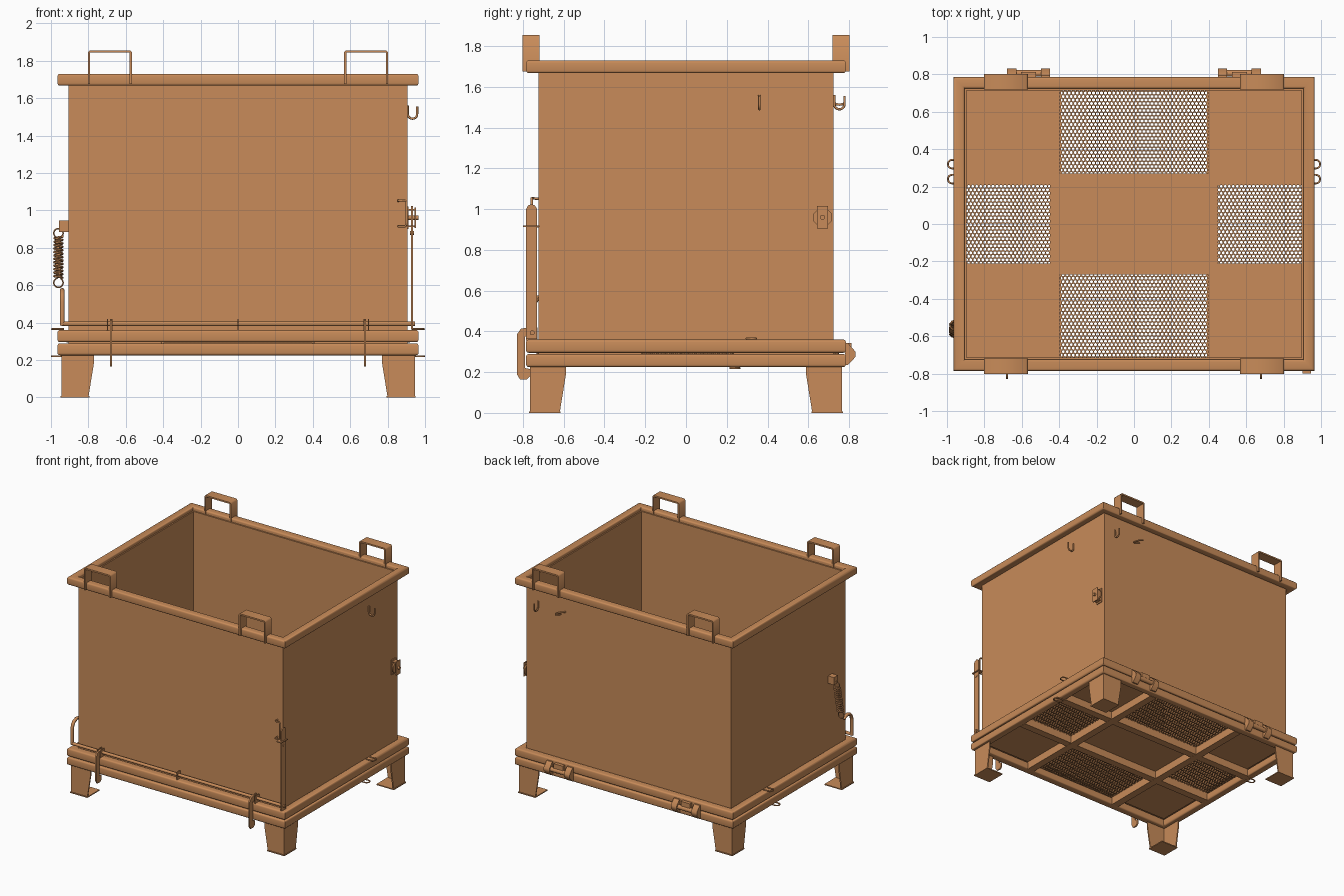
import bpy, bmesh, math
from mathutils import Vector, Matrix

if "Cube" in bpy.data.objects:
    bpy.data.objects.remove(bpy.data.objects["Cube"])

paint = bpy.data.materials.new("orange_paint")
paint.diffuse_color = (0.58, 0.26, 0.10, 1)
paint.use_nodes = True
paint.node_tree.nodes["Principled BSDF"].inputs["Base Color"].default_value = paint.diffuse_color


def finish(name, bm):
    bmesh.ops.recalc_face_normals(bm, faces=bm.faces)
    me = bpy.data.meshes.new(name)
    bm.to_mesh(me)
    bm.free()
    me.materials.append(paint)
    ob = bpy.data.objects.new(name, me)
    bpy.context.collection.objects.link(ob)
    return ob


def box(name, x, y, z):
    bm = bmesh.new()
    bmesh.ops.create_cube(bm, size=1)
    for v in bm.verts:
        v.co = [(a + b) / 2 + c * abs(b - a) for (a, b), c in zip((x, y, z), v.co)]
    return finish(name, bm)


def prism(name, pts, a, b, axis):
    """Extrude a 2D outline (yz for axis x, xz for axis y) from a to b."""
    put = (lambda p, t: (t, p[0], p[1])) if axis == "x" else (lambda p, t: (p[0], t, p[1]))
    bm = bmesh.new()
    lo = [bm.verts.new(put(p, a)) for p in pts]
    hi = [bm.verts.new(put(p, b)) for p in pts]
    bm.faces.new(lo)
    bm.faces.new(hi)
    for i in range(len(pts)):
        j = (i + 1) % len(pts)
        bm.faces.new((lo[i], lo[j], hi[j], hi[i]))
    return finish(name, bm)


def disc(cy, cz, r, n=16):
    return [(cy + r * math.cos(2 * math.pi * (i + .5) / n),
             cz + r * math.sin(2 * math.pi * (i + .5) / n)) for i in range(n)]


def wire(name, pts, r, sides=8):
    """Round bar swept along a path."""
    pts = [Vector(p) for p in pts]
    bm, rings, ref = bmesh.new(), [], None
    for i, p in enumerate(pts):
        t = (pts[min(i + 1, len(pts) - 1)] - pts[max(i - 1, 0)]).normalized()
        if ref is None:
            ref = t.orthogonal()
        ref = (ref - t * ref.dot(t)).normalized()
        side = t.cross(ref)
        rings.append([bm.verts.new(p + r * (ref * math.cos(2 * math.pi * k / sides)
                      + side * math.sin(2 * math.pi * k / sides))) for k in range(sides)])
    for a, b in zip(rings, rings[1:]):
        for k in range(sides):
            m = (k + 1) % sides
            bm.faces.new((a[k], a[m], b[m], b[k]))
    bm.faces.new(rings[0])
    bm.faces.new(rings[-1])
    return finish(name, bm)


def rail_frame(name, hx, hy, z0, z1, w=.06, r=.013):
    """Mitred rectangular frame of rounded square tube."""
    sec = []
    for cx, cz, a0 in ((w - r, z1 - r, 0), (r, z1 - r, 90), (r, z0 + r, 180), (w - r, z0 + r, 270)):
        for k in range(4):
            a = math.radians(a0 + 30 * k)
            sec.append((cx + r * math.cos(a) - w, cz + r * math.sin(a)))
    bm = bmesh.new()
    rings = [[bm.verts.new((sx * (hx + d), sy * (hy + d), z)) for d, z in sec]
             for sx, sy in ((1, 1), (-1, 1), (-1, -1), (1, -1))]
    for i in range(4):
        a, b = rings[i], rings[(i + 1) % 4]
        for k in range(len(sec)):
            m = (k + 1) % len(sec)
            bm.faces.new((a[k], a[m], b[m], b[k]))
    return finish(name, bm)


def perforated(name, x, y, p=.0216):
    """Sheet of hexagonal cells, each with a hexagonal hole."""
    bm = bmesh.new()
    R, dy = p / math.sqrt(3), p * math.sqrt(3) / 2
    for j in range(int((y[1] - y[0]) / dy) + 2):
        for i in range(int((x[1] - x[0]) / p) + 2):
            c = Vector((x[0] + (i + .5 * (j % 2) - .25) * p, y[0] + j * dy, .292))
            ring = [[bm.verts.new(c + Vector((math.sin(k * math.pi / 3), math.cos(k * math.pi / 3), 0)) * s)
                     for k in range(6)] for s in (R, R * .68)]
            for k in range(6):
                m = (k + 1) % 6
                bm.faces.new((ring[0][k], ring[0][m], ring[1][m], ring[1][k]))
    bmesh.ops.remove_doubles(bm, verts=bm.verts, dist=.0005)
    ob = finish(name, bm)
    mod = ob.modifiers.new("thickness", "SOLIDIFY")
    mod.thickness, mod.offset = .004, 0
    return ob


# container walls, top rim and the two base frames
for s in (-1, 1):
    box("side_wall", (s * .895, s * .905), (-.725, .725), (.30, 1.70))
    box("end_wall", (-.905, .905), (s * .715, s * .725), (.30, 1.70))
rail_frame("top_rim", .965, .785, 1.667, 1.73)
rail_frame("upper_base_frame", .965, .785, .295, .36)
rail_frame("lower_base_frame", .965, .785, .225, .289)

# floor: solid plates, perforated panels, cross beams below
box("floor_centre", (-.395, .395), (-.27, .27), (.288, .30))
for s in (-1, 1):
    box("floor_strip", (s * .395, s * .45), (-.725, .725), (.288, .30))
    for t in (-1, 1):
        box("floor_corner", (s * .45, s * .905), (t * .21, t * .725), (.288, .30))
    box("long_beam", (s * .42 - .03, s * .42 + .03), (-.73, .73), (.225, .287))
    for a, b in ((-.91, -.45), (-.39, .39), (.45, .91)):
        box("cross_beam", (a, b), (s * .24 - .03, s * .24 + .03), (.226, .287))
perforated("perforated_back", (-.395, .395), (.27, .72))
perforated("perforated_front", (-.395, .395), (-.72, -.27))
perforated("perforated_left", (-.90, -.45), (-.21, .21))
perforated("perforated_right", (.45, .90), (-.21, .21))

# corner legs, lifting handles and side eyes
for sx in (-1, 1):
    for sy in (-1, 1):
        px = [(.945, 0), (.945, .228), (.77, .228), (.77, .185), (.80, 0)]
        py = [(.765, 0), (.765, .228), (.59, .228), (.59, .185), (.62, 0)]
        prism("leg_front_plate", [(sx * a, z) for a, z in px], sy * .755, sy * .765, "y")
        prism("leg_side_plate", [(sy * a, z) for a, z in py], sx * .935, sx * .945, "x")
        box("leg_foot", (sx * .795, sx * .95), (sy * .615, sy * .77), (0, .008))
        u = [(.803, 1.675), (.803, 1.845), (.793, 1.855), (.577, 1.855), (.567, 1.845), (.567, 1.675),
             (.579, 1.675), (.579, 1.843), (.791, 1.843), (.791, 1.675)]
        prism("lifting_handle", [(sx * a, z) for a, z in u], sy * .72, sy * .803, "y")
    for yc, z in ((.32, .365), (.24, .22)):
        arc = [(.972 + .023 * math.sin(a), yc + .023 * math.cos(a), z)
               for a in [math.pi * k / 12 for k in range(13)]]
        path = [(.93, yc + .023, z)] + arc + [(.93, yc - .023, z)]
        wire("side_eye", [(sx * a, b, c) for a, b, c in path], .005)

# rear hinges
for s in (-1, 1):
    c = s * .563
    pent = [(.78, .235), (.795, .235), (.832, .275), (.832, .30), (.795, .342), (.78, .342)]
    for t in (-1, 1):
        prism("hinge_lug", pent, c + t * .065, c + t * .115, "x")
    prism("hinge_pin", disc(.805, .289, .018), c - .075, c + .075, "x")
    box("hinge_leaf", (c - .04, c + .04), (.78, .812), (.30, .342))

# front locking rod with claws and supports
prism("locking_rod", disc(-.755, .393, .012), -.945, .945, "x")
box("rod_support", (-.004, .004), (-.775, -.735), (.355, .42))
claw = [(-.74, .375), (-.74, .41), (-.77, .42), (-.81, .413), (-.83, .385), (-.83, .19), (-.815, .165),
        (-.78, .165), (-.765, .18), (-.765, .215), (-.79, .22), (-.79, .375)]
for s in (-1, 1):
    prism("locking_claw", claw, s * .679 - .006, s * .679 + .006, "x")
    for t in (-.012, .012):
        box("claw_support", (s * .685 + t - .003, s * .685 + t + .003), (-.785, -.73), (.355, .418))

# right lever and its keeper
lever = [(-.785, .362), (-.785, 1.0), (-.775, 1.018), (-.758, 1.024), (-.741, 1.018), (-.731, 1.0), (-.731, .362)]
prism("lever_bar", lever, .926, .936, "x")
prism("lever_pin", disc(-.758, .88, .011), .92, .94, "x")
wire("lever_keeper", [(.858, -.722, 1.05), (.858, -.75, 1.053), (.868, -.757, 1.053), (.893, -.757, 1.053),
                      (.901, -.757, 1.045), (.901, -.757, .925), (.893, -.757, .915), (.858, -.757, .915),
                      (.858, -.722, .915)], .006)
box("keeper_plate", (.90, .945), (-.80, -.72), (.912, .92))

# left crank arm, spring and spring block
wire("crank_arm", [(-.94, -.755, .385), (-.94, -.755, .51), (-.94, -.748, .54), (-.94, -.73, .562),
                   (-.94, -.70, .572), (-.94, -.67, .566), (-.94, -.655, .55)], .013)
box("spring_block", (-.957, -.90), (-.555, -.505), (.885, .945))
top, bot = Vector((-.96, -.54, .86)), Vector((-.96, -.583, .64))
wire("spring_coil", [top.lerp(bot, k / 144) + Vector((.022 * math.cos(k * math.pi / 6),
     .022 * math.sin(k * math.pi / 6), 0)) for k in range(145)], .0065, 6)
for c, a0 in (((-.96, -.535, .878), -80), ((-.96, -.592, .613), 100)):
    wire("spring_end", [(c[0] + .025 * math.cos(math.radians(a0 + 20 * k)), c[1],
         c[2] + .025 * math.sin(math.radians(a0 + 20 * k))) for k in range(17)], .004, 6)

# lever catch on the right side near the back
box("catch_plate", (.90, .912), (.64, .70), (.90, 1.02))
for z in (.912, 1.0):
    box("catch_flange", (.905, .95), (.648, .692), (z, z + .007))
prism("catch_disc", disc(.67, .96, .048, 8), .924, .936, "x")
prism("catch_bolt", disc(.67, .96, .012), .90, .965, "x")
box("catch_face", (.944, .951), (.643, .697), (.905, 1.015))

# chain hooks (path: distance out from wall, height along shank)
arc = [(.031 - .025 * math.cos(math.pi * k / 10), 1.515 - .025 * math.sin(math.pi * k / 10)) for k in range(11)]
j = [(.006, 1.56)] + arc + [(.056, 1.555)]
wire("side_hook", [(.902 + d, .36, z) for d, z in j], .006)
wire("back_hook", [(.80, .722 + d, z) for d, z in j], .006)
turn = Matrix.Rotation(math.radians(-70), 3, "Y")
mid = Vector((.59, 0, 1.525))
wire("back_hook_turned", [mid + turn @ (Vector((.59, .722 + d, z)) - mid) for d, z in j], .006)

# smooth only the rounded surfaces
bpy.ops.object.select_all(action="SELECT")
bpy.context.view_layer.objects.active = bpy.data.objects["top_rim"]
bpy.ops.object.shade_smooth_by_angle(angle=math.radians(46))
